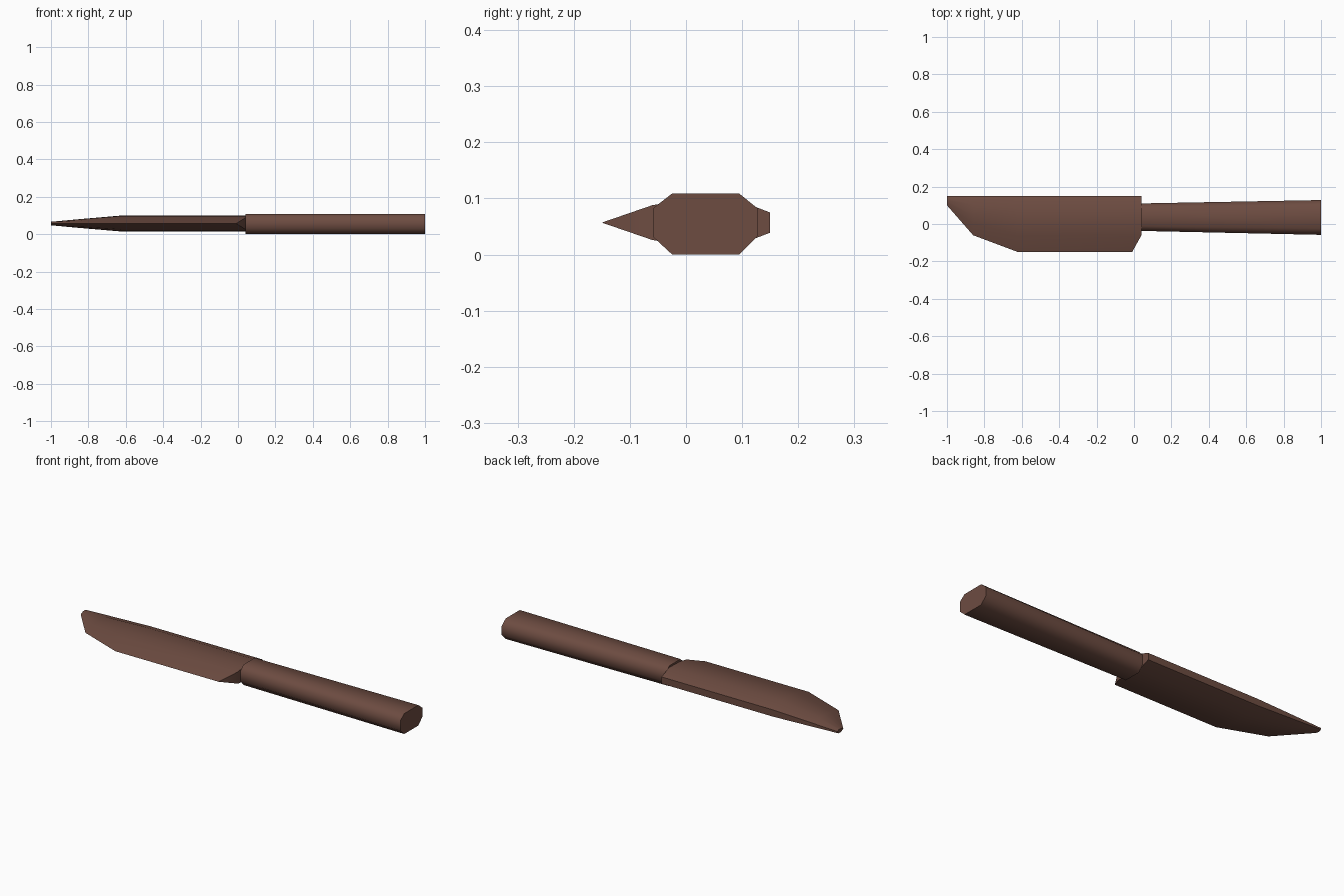
import bpy, bmesh, math

if "Cube" in bpy.data.objects:
    bpy.data.objects.remove(bpy.data.objects["Cube"])

ZC = 0.057  # mid height of the blade

brown = bpy.data.materials.new("dark brown wood")
brown.diffuse_color = (0.153, 0.072, 0.053, 1)
brown.use_nodes = True
brown.node_tree.nodes["Principled BSDF"].inputs["Base Color"].default_value = brown.diffuse_color


def loft(name, rings):
    """Skin closed rings of points, cap both ends, smooth the gentle edges."""
    bm = bmesh.new()
    loops = [[bm.verts.new(p) for p in r] for r in rings]
    n = len(loops[0])
    for a, b in zip(loops, loops[1:]):
        for i in range(n):
            j = (i + 1) % n
            bm.faces.new((a[i], a[j], b[j], b[i]))
    bm.faces.new(loops[0])
    bm.faces.new(loops[-1])
    bmesh.ops.remove_doubles(bm, verts=bm.verts, dist=0.0005)
    bmesh.ops.recalc_face_normals(bm, faces=bm.faces)
    me = bpy.data.meshes.new(name)
    bm.to_mesh(me)
    bm.free()
    me.materials.append(brown)
    ob = bpy.data.objects.new(name, me)
    bpy.context.collection.objects.link(ob)
    bpy.ops.object.select_all(action='DESELECT')
    ob.select_set(True)
    bpy.context.view_layer.objects.active = ob
    bpy.ops.object.shade_smooth_by_angle(angle=math.radians(55))
    return ob


def mirrored(x, half):
    """Mirror a (y, half thickness) profile above and below the blade plane."""
    return ([(x, y, ZC + h) for y, h in half]
            + [(x, y, ZC - h) for y, h in reversed(half)])


# Blade: lens section from cutting edge to flat spine, thinning to the tip
SECTION = [(0.0, 0.0), (0.3, 0.031), (0.5, 0.041), (0.78, 0.043), (1.0, 0.018)]
rings = []
for x, edge, thick in [(-1, 0.10, 0.22), (-0.86, -0.06, 0.52),
                       (-0.62, -0.15, 1), (-0.01, -0.15, 1)]:
    rings.append(mirrored(x, [(edge + t * (0.15 - edge), h * max(thick, 0.5 if t == 1 and x > -1 else 0))
                              for t, h in SECTION]))
# Heel: the same section cut off short of the edge
heel = [(-0.15 + t * 0.3, h) for t, h in SECTION]
heel[0] = heel[1]
rings.append(mirrored(0.04, heel))
loft("blade", rings)

# Handle: eight-sided grip, widening towards the butt
rings = []
for x, y0, y1 in [(0.04, -0.037, 0.11), (1.0, -0.058, 0.128)]:
    c = 0.18 * (y1 - y0)
    rings.append([(x, y0, 0.031), (x, y0 + c, 0), (x, y1 - c, 0), (x, y1, 0.033),
                  (x, y1, 0.082), (x, y1 - c, 0.109), (x, y0 + c, 0.109), (x, y0, 0.083)])
loft("handle", rings)
